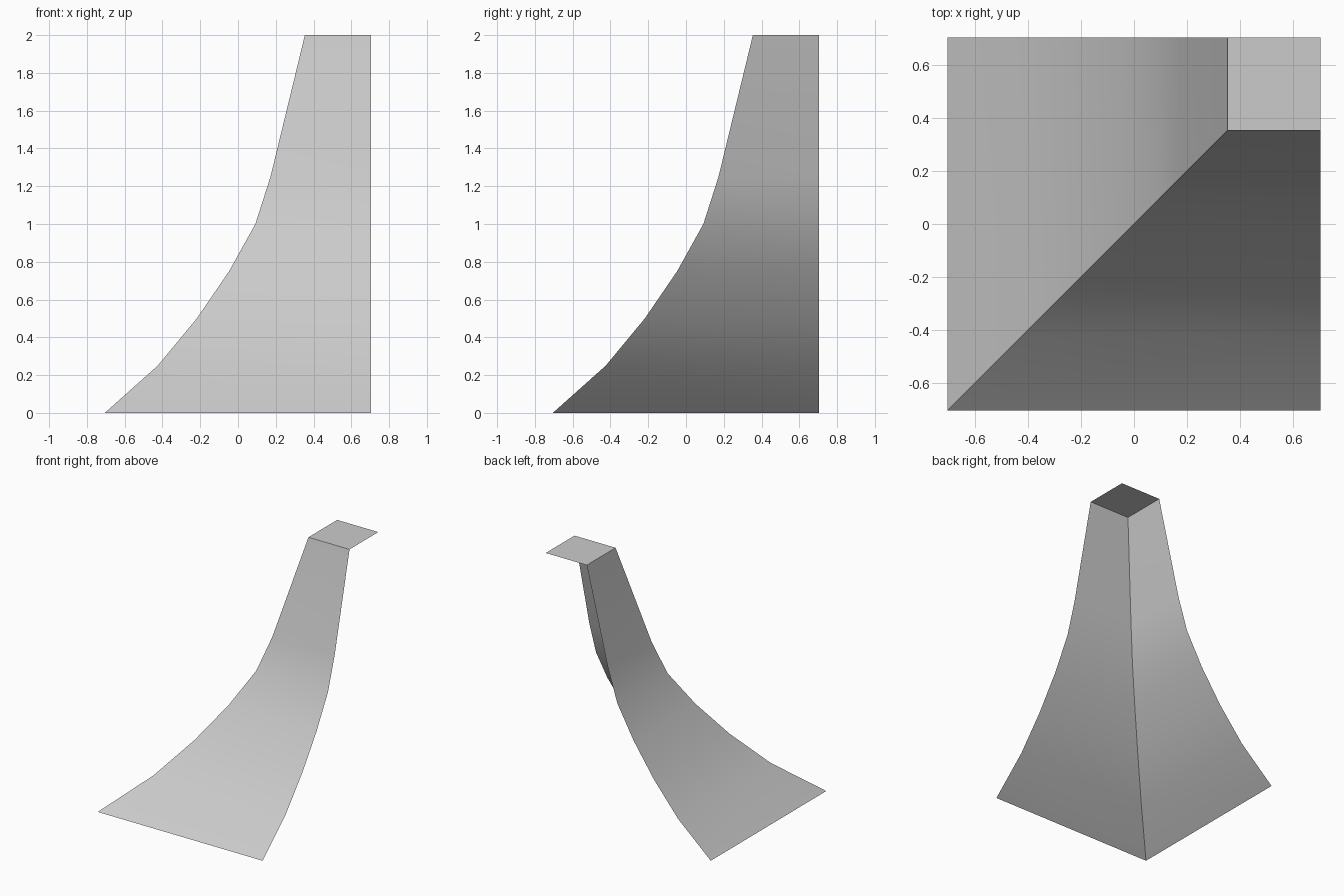
import bpy
import math

cube = bpy.data.objects.get("Cube")
if cube:
    bpy.data.objects.remove(cube, do_unlink=True)

# Single grey surface colour
grey = bpy.data.materials.new("plain_grey")
grey.use_nodes = True
colour = (0.6, 0.6, 0.6, 1)
grey.diffuse_color = colour
grey.node_tree.nodes["Principled BSDF"].inputs["Base Color"].default_value = colour

# Flared outline: inset position and height, from the foot to the top
EDGE = 0.705
PROFILE = [(-EDGE, 0), (-0.425, 0.25), (-0.218, 0.5), (-0.047, 0.75),
           (0.092, 1), (0.172, 1.25), (0.354, 2)]


def add_part(name, verts, faces):
    mesh = bpy.data.meshes.new(name)
    mesh.from_pydata(verts, [], faces)
    mesh.materials.append(grey)
    part = bpy.data.objects.new(name, mesh)
    bpy.context.collection.objects.link(part)
    bpy.ops.object.select_all(action="DESELECT")
    part.select_set(True)
    bpy.context.view_layer.objects.active = part
    bpy.ops.object.shade_smooth_by_angle(angle=math.radians(30))


# Two curved walls that meet along the mitred corner; the other sides stay open
rows = range(len(PROFILE) - 1)
front = [v for p, z in PROFILE for v in ((p, p, z), (EDGE, p, z))]
front_faces = [(2 * i, 2 * i + 1, 2 * i + 3, 2 * i + 2) for i in rows]
add_part("front_wall", front, front_faces)
add_part("right_wall", [(y, x, z) for x, y, z in front],
         [face[::-1] for face in front_faces])

# Flat square cap
top, height = PROFILE[-1]
add_part("top_cap", [(top, top, height), (EDGE, top, height),
                     (EDGE, EDGE, height), (top, EDGE, height)], [(0, 1, 2, 3)])
